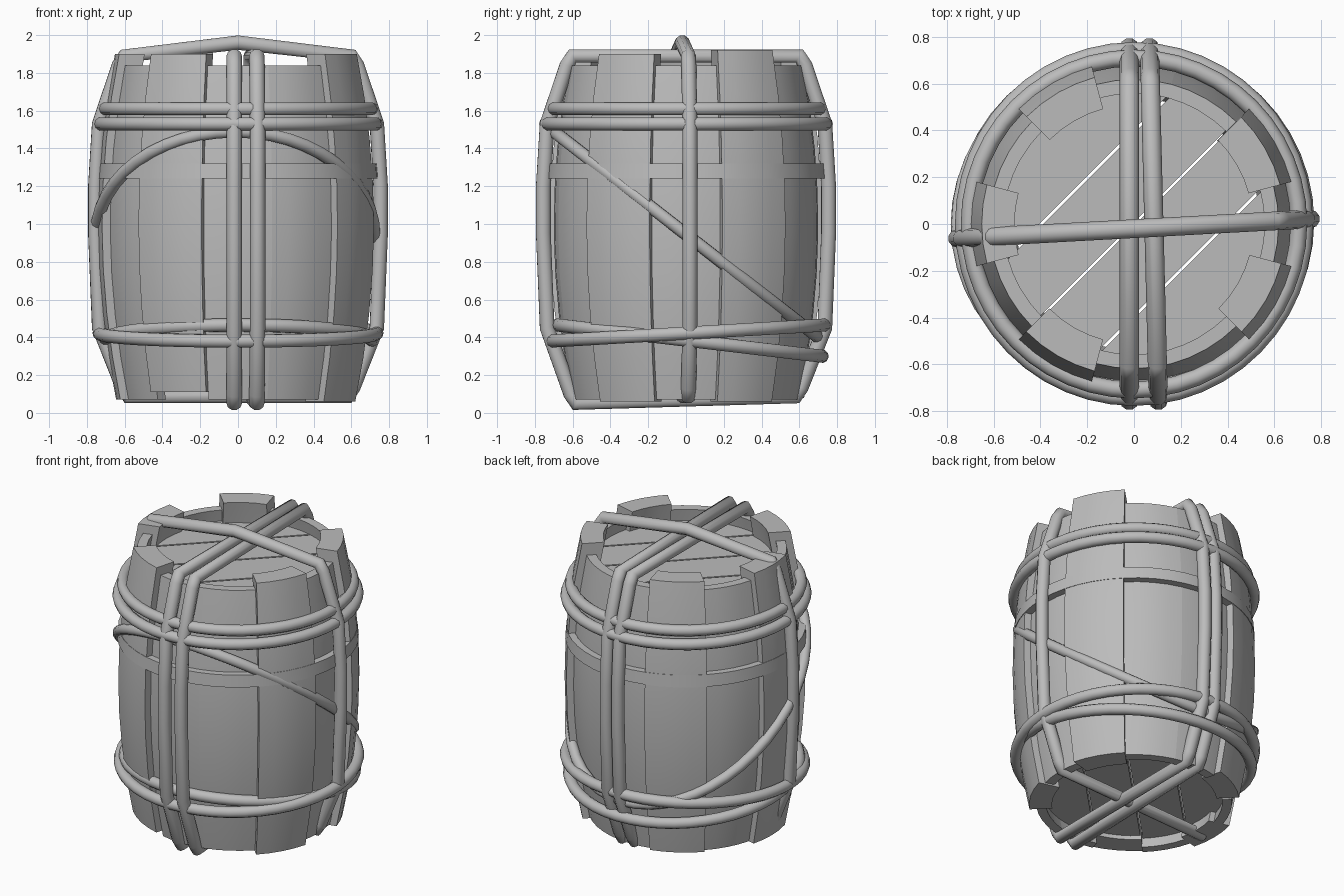
import bpy, bmesh, math
from math import sin, cos, pi, radians

if "Cube" in bpy.data.objects:
    bpy.data.objects.remove(bpy.data.objects["Cube"])

grey = bpy.data.materials.new("plain grey")
grey.use_nodes = True
COLOUR = (0.5, 0.5, 0.5, 1)
grey.diffuse_color = COLOUR
grey.node_tree.nodes["Principled BSDF"].inputs["Base Color"].default_value = COLOUR


def finish(ob, angle=35):
    """Give a part its material and smooth its soft edges."""
    ob.data.materials.clear()
    ob.data.materials.append(grey)
    bpy.ops.object.select_all(action="DESELECT")
    ob.select_set(True)
    bpy.context.view_layer.objects.active = ob
    bpy.ops.object.shade_smooth_by_angle(angle=radians(angle))


def from_bmesh(name, bm, angle=35):
    bmesh.ops.recalc_face_normals(bm, faces=bm.faces)
    mesh = bpy.data.meshes.new(name)
    bm.to_mesh(mesh)
    bm.free()
    ob = bpy.data.objects.new(name, mesh)
    bpy.context.collection.objects.link(ob)
    finish(ob, angle)


def belly(z):
    return 0.7 - 0.1 * ((z - 1.0) / 0.93) ** 2


# Staves: curved slabs following the belly
def stave(name, middle, half, low, high, lift, thick, rows=8, cols=4):
    bm = bmesh.new()
    layers = []
    for inset in (0, thick):
        grid = []
        for i in range(rows + 1):
            z = low + (high - low) * i / rows
            r = belly(z) + lift - inset
            grid.append([])
            for j in range(cols + 1):
                a = radians(middle + half * (2 * j / cols - 1))
                grid[-1].append(bm.verts.new((r * cos(a), r * sin(a), z)))
        layers.append(grid)
        for i in range(rows):
            for j in range(cols):
                bm.faces.new((grid[i][j], grid[i][j + 1], grid[i + 1][j + 1], grid[i + 1][j]))
    out, inn = layers
    for i in (0, rows):
        for j in range(cols):
            bm.faces.new((out[i][j], out[i][j + 1], inn[i][j + 1], inn[i][j]))
    for j in (0, cols):
        for i in range(rows):
            bm.faces.new((out[i][j], out[i + 1][j], inn[i + 1][j], inn[i][j]))
    from_bmesh(name, bm)


raised = {30: (0.06, 1.92), 120: (0.08, 1.91), 180: (0.07, 1.9),
          240: (0.11, 1.9), 330: (0.06, 1.9)}
for angle in range(0, 360, 30):
    if angle in raised:
        low, high = raised[angle]
        stave(f"raised_stave_{angle}", angle, 15, low, high, 0.045, 0.14)
    else:
        stave(f"stave_{angle}", angle, 15, 0.07, 1.84, 0, 0.06)


# Lids: planks cut from a disc, laid diagonally
def lid(name, radius, z, thick):
    gap = 0.006
    edges = [-radius, -0.28, 0, 0.28, radius]
    bm = bmesh.new()
    for a, b in zip(edges, edges[1:]):
        t0 = math.acos(max(-1, min(1, (a + gap) / radius)))
        t1 = math.acos(max(-1, min(1, (b - gap) / radius)))
        side = [t0 + (t1 - t0) * k / 8 for k in range(9)]
        rim = side + [-t for t in reversed(side)]
        turn = radians(-45)
        rings = [[bm.verts.new((radius * cos(t + turn), radius * sin(t + turn), h))
                  for t in rim] for h in (z, z + thick)]
        for ring in rings:
            bm.faces.new(ring)
        for k in range(len(rim)):
            n = (k + 1) % len(rim)
            bm.faces.new((rings[0][k], rings[0][n], rings[1][n], rings[1][k]))
    from_bmesh(name, bm, 30)


lid("top_lid", 0.59, 1.7, 0.06)
lid("bottom_lid", 0.57, 0.14, 0.06)

# Flat hoop
bm = bmesh.new()
profile = [(0.69, 1.24), (0.741, 1.24), (0.734, 1.32), (0.69, 1.32)]
steps = 48
rings = []
for k in range(steps):
    a = 2 * pi * k / steps
    rings.append([bm.verts.new((r * cos(a), r * sin(a), z)) for r, z in profile])
for k in range(steps):
    p, q = rings[k], rings[(k + 1) % steps]
    for j in range(4):
        n = (j + 1) % 4
        bm.faces.new((p[j], q[j], q[n], p[n]))
from_bmesh("flat_hoop", bm)


# Ropes: closed round tubes
def rope(name, points, thick):
    curve = bpy.data.curves.new(name, "CURVE")
    curve.dimensions = "3D"
    curve.bevel_depth = thick
    curve.bevel_resolution = 3
    line = curve.splines.new("POLY")
    line.points.add(len(points) - 1)
    for point, co in zip(line.points, points):
        point.co = (*co, 1)
    line.use_cyclic_u = True
    ob = bpy.data.objects.new(name, curve)
    bpy.context.collection.objects.link(ob)
    bpy.ops.object.select_all(action="DESELECT")
    ob.select_set(True)
    bpy.context.view_layer.objects.active = ob
    bpy.ops.object.convert(target="MESH")
    finish(bpy.context.object, 60)


def ring_rope(name, rx, ry, front, back, cx=0, cy=0, thick=0.036):
    """Rope ring whose height runs from front to back."""
    points = []
    for k in range(48):
        a = 2 * pi * k / 48
        z = (front + back) / 2 + (back - front) / 2 * sin(a)
        points.append((cx + rx * cos(a), cy + ry * sin(a), z))
    rope(name, points, thick)


ring_rope("upper_rope", 0.705, 0.71, 1.61, 1.61)
ring_rope("second_rope", 0.73, 0.742, 1.53, 1.53)
ring_rope("lower_rope", 0.735, 0.725, 0.38, 0.465, cy=0.01)
ring_rope("tilted_lower_rope", 0.71, 0.7, 0.465, 0.3, cy=0.02)
ring_rope("slanted_rope", 0.735, 0.7, 1.49, 0.4, cx=-0.015, thick=0.034)

# Upright rope loops: outline as (distance out, height)
side = [(0.6, 1.89), (0.63, 1.84), (0.735, 1.53), (0.755, 1.2),
        (0.755, 0.95), (0.735, 0.45), (0.61, 0.1), (0.58, 0.05)]
front_back = [(-d, z) for d, z in side] + [(d, z + 0.035 * (z < 0.2)) for d, z in reversed(side)]
rope("front_back_rope_right", [(-0.02, y, z) for y, z in front_back], 0.041)
rope("front_back_rope_left", [(0.085 - 0.025 * y, y, z) for y, z in front_back], 0.041)

across = [(-d, z + 0.035 * (z < 0.2)) for d, z in side]
across += [(-x, z) for x, z in reversed(across)] + [(0, 1.96)]
rope("side_to_side_rope", [(x, -0.02 + 0.055 * x, z) for x, z in across], 0.04)
